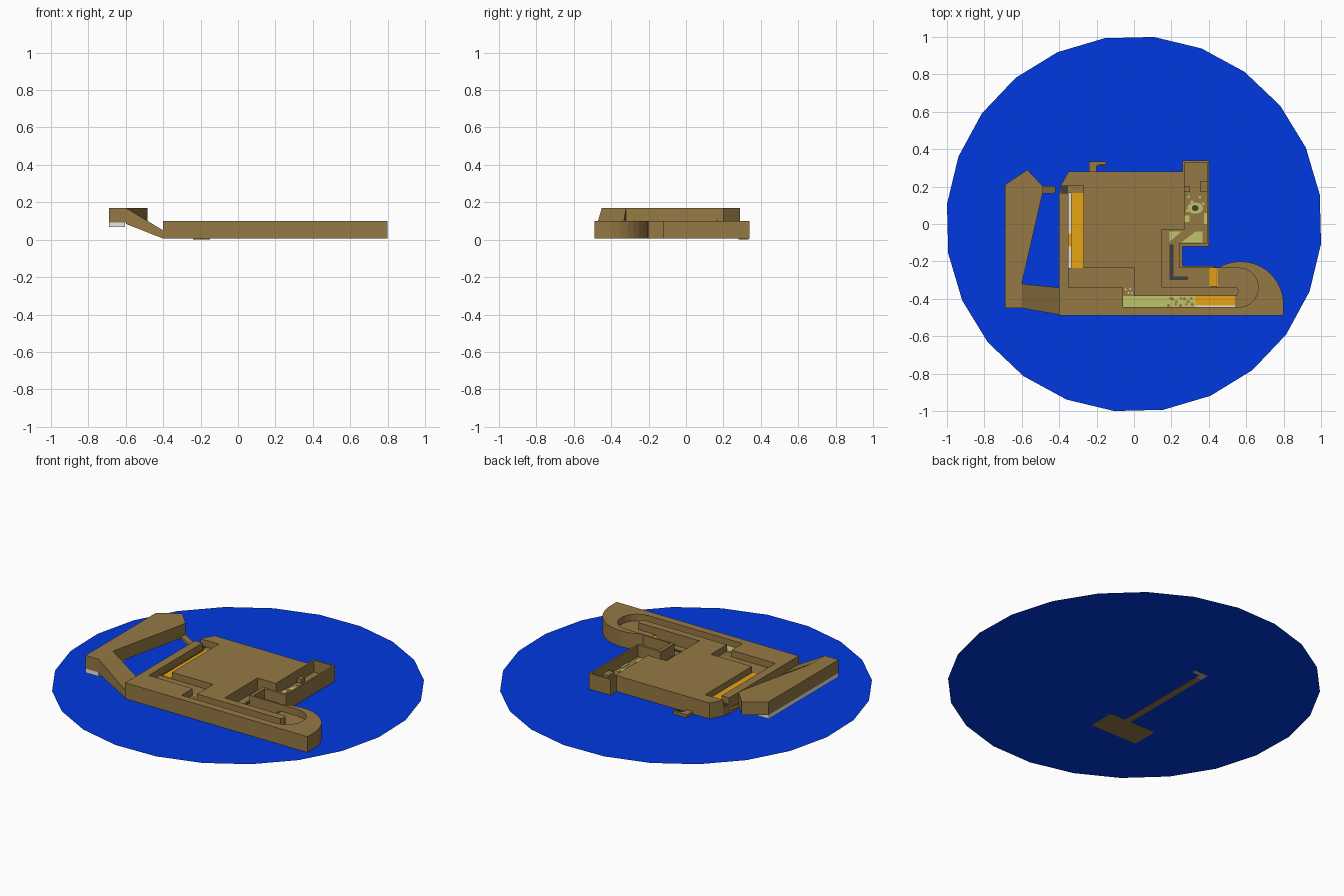
import bpy, bmesh, math, random

if "Cube" in bpy.data.objects:
    bpy.data.objects.remove(bpy.data.objects["Cube"])
random.seed(4)


def material(name, r, g, b):
    m = bpy.data.materials.new(name)
    m.diffuse_color = (r, g, b, 1)
    m.use_nodes = True
    m.node_tree.nodes["Principled BSDF"].inputs["Base Color"].default_value = m.diffuse_color
    return m


BROWN = material("brown", .30, .19, .058)
BLUE = material("blue", 0, .04, .75)
ORANGE = material("orange", .8, .37, .008)
GREEN = material("pale_green", .53, .56, .14)
DARK = material("dark_grey", .05, .05, .045)
WHITE = material("white", .9, .9, .9)
GREY = material("grey", .45, .45, .45)


def mesh_object(name, bm, mat):
    bmesh.ops.recalc_face_normals(bm, faces=bm.faces)
    me = bpy.data.meshes.new(name)
    bm.to_mesh(me)
    bm.free()
    ob = bpy.data.objects.new(name, me)
    bpy.context.collection.objects.link(ob)
    me.materials.append(mat)
    return ob


def loft(name, low, high, mat):
    """Closed solid between two matching rings of 3D points."""
    bm = bmesh.new()
    a = [bm.verts.new(p) for p in low]
    b = [bm.verts.new(p) for p in high]
    bm.faces.new(a[::-1])
    bm.faces.new(b)
    for i in range(len(a)):
        j = (i + 1) % len(a)
        bm.faces.new((a[i], a[j], b[j], b[i]))
    return mesh_object(name, bm, mat)


def prism(name, pts, z0, z1, mat):
    return loft(name, [(x, y, z0) for x, y in pts], [(x, y, z1) for x, y in pts], mat)


def box(name, x0, x1, y0, y1, z0, z1, mat):
    return prism(name, [(x0, y0), (x1, y0), (x1, y1), (x0, y1)], z0, z1, mat)


def arc(cx, cy, r, a0, a1, n, ry=None):
    ry = ry or r
    return [(cx + r * math.cos(math.radians(a0 + (a1 - a0) * i / n)),
             cy + ry * math.sin(math.radians(a0 + (a1 - a0) * i / n))) for i in range(n + 1)]


def spots(name, places, r, z, mat):
    for x, y in places:
        prism(name, arc(x, y, r, 0, 300, 5), z - .003, z, mat)


def cut(target, cutter):
    mod = target.modifiers.new("cut", 'BOOLEAN')
    mod.operation = 'DIFFERENCE'
    mod.solver = 'EXACT'
    mod.object = cutter
    bpy.context.view_layer.objects.active = target
    bpy.ops.object.modifier_apply(modifier=mod.name)
    bpy.data.objects.remove(cutter)


# Flat 24-sided base disc
bm = bmesh.new()
bm.faces.new([bm.verts.new((x, y, .003)) for x, y in arc(0, 0, 1.0055, 9, 354, 23)])
mesh_object("base_disc", bm, BLUE)

# Main slab outline with rounded right end
HI, LO = .06, .03      # floor heights of the channels
outline = [(-.4, -.49), (.8, -.49)] + arc(.57, -.43, .23, 0, 122, 12) + [
    (.42, -.225), (.26, -.225), (.26, -.12), (.4, -.12), (.4, .34), (.26, .34),
    (.26, .28), (-.35, .28), (-.39, .21), (-.4, .16)]
slab = prism("main_slab", outline, .006, .1, BROWN)

# Upper channel: left trench, lower corridor and round bend
upper = [(-.35, .205), (-.35, -.34), (-.06, -.34), (-.06, -.445)] \
    + arc(.56, -.34, .105, -90, 90, 10) + [
    (.42, -.235), (.42, -.34), (.55, -.34), (.562, -.36), (.55, -.385),
    (0, -.385), (0, -.235), (-.27, -.235), (-.27, .205)]
cut(slab, prism("cutter", upper, HI, .2, BROWN))
# Narrow gutter along the left trench
cut(slab, box("cutter", -.349, -.336, -.234, .165, .035, .2, BROWN))
# Lower channel leading to the side room
lower = [(.15, -.34), (.44, -.34), (.44, -.235), (.24, -.235), (.24, -.105),
         (.39, -.105), (.39, .33), (.27, .33), (.27, -.03), (.15, -.03)]
cut(slab, prism("cutter", lower, LO, .2, BROWN))
# Entry slot
cut(slab, box("cutter", -.45, -.34, .165, .204, HI, .2, BROWN))

# Coloured floor plates
T = .003
box("entry_plate", -.39, -.352, .166, .203, HI, HI + T, DARK)
box("trench_floor_orange", -.336, -.271, -.234, .165, HI, HI + T, ORANGE)
for y0, y1, m in ((-.234, -.12, WHITE), (-.12, -.05, ORANGE), (-.05, .165, WHITE)):
    box("trench_gutter_floor", -.349, -.336, y0, y1, .035, .035 + T, m)
box("corridor_floor_green", -.059, .33, -.444, -.386, HI, HI + T, GREEN)
box("corridor_floor_orange", .33, .54, -.435, -.386, HI, HI + T, ORANGE)
box("corridor_edge_white", .33, .54, -.444, -.435, HI, HI + T, WHITE)
spots("corridor_spot", [(.185 + .021 * i, -.415 + .018 * ((i * 2) % 3 - 1)
                         + random.uniform(-.004, .004)) for i in range(7)],
      .009, HI + T + .001, BROWN)
spots("corridor_spot", [(.195 + .028 * i, -.413 - .016 * (i % 2 * 2 - 1))
                        for i in range(5)], .007, HI + T + .001, BROWN)
spots("corner_speck", [(-.045, -.35), (-.02, -.345), (-.03, -.368), (-.012, -.37)],
      .005, HI + T, WHITE)

# Orange slope between the two floor heights
sx = ((.40, LO), (.45, LO), (.45, HI + T), (.40, LO + T))
loft("orange_slope", [(x, -.335, z) for x, z in sx], [(x, -.236, z) for x, z in sx], ORANGE)

# Dark angled line on the lower floor
prism("dark_line", [(.19, -.3), (.29, -.3), (.29, -.28), (.21, -.28), (.21, -.11), (.19, -.11)],
      LO, LO + T, DARK)

# Room details: striped threshold, patches, round target, corner blocks
prism("threshold_green_a", [(.19, -.095), (.255, -.04), (.19, -.04)], LO, LO + T, GREEN)
prism("threshold_green_b", [(.25, -.1), (.365, -.1), (.365, -.04), (.33, -.04)], LO, LO + T, GREEN)
box("patch_west", .271, .298, .01, .045, LO, LO + T, GREEN)
box("patch_east", .375, .389, 0, .06, LO, LO + T, GREEN)
prism("target_ring", arc(.327, .085, .042, 0, 337.5, 15, .03), LO, LO + T, GREEN)
prism("target_centre", arc(.327, .085, .018, 0, 330, 11, .016), LO, LO + T + .002, DARK)
spots("room_spot", [(.292, .145), (.31, .118), (.352, .142), (.37, .108), (.285, .07)],
      .008, LO + T, GREEN)
box("corner_block_east", .352, .391, .17, .23, LO, .055, BROWN)
box("corner_block_west", .269, .3, .17, .2, LO, .055, BROWN)

# Raised wing at the left with its white underside
wing = [(-.69, -.45), (-.6, -.45), (-.6, -.32), (-.49, .16), (-.485, .2), (-.57, .29), (-.69, .21)]
prism("raised_wing", wing, .092, .17, BROWN)
box("wing_underside", -.689, -.605, -.449, .205, .067, .092, WHITE)


def slope(name, x0, ya, za, x1, yb, zb, mat):
    ring = lambda x, y, z: [(x, y[0], z[0]), (x, y[1], z[0]), (x, y[1], z[1]), (x, y[0], z[1])]
    loft(name, ring(x0, ya, za), ring(x1, yb, zb), mat)


# Slopes joining wing and slab
slope("wing_ramp", -.6, (-.45, -.32), (.085, .17), -.4, (-.485, -.34), (.006, .05), BROWN)
slope("entry_ramp", -.49, (.162, .203), (.085, .102), -.42, (.165, .203), (.045, .06), BROWN)

# Underground passage below the disc and its small outlet at the back
box("passage_pad", -.41, -.1, -.475, -.315, 0, .001, BROWN)
box("passage_strip", -.24, -.2, -.315, .28, 0, .001, BROWN)
ell = [(-.24, .28), (-.2, .28), (-.2, .31), (-.15, .31), (-.15, .335), (-.24, .335)]
prism("passage_outlet", ell, .001, .02, BROWN)
prism("outlet_underside", ell, 0, .001, GREY)
box("outlet_mark", -.19, -.155, .312, .322, .02, .022, DARK)
